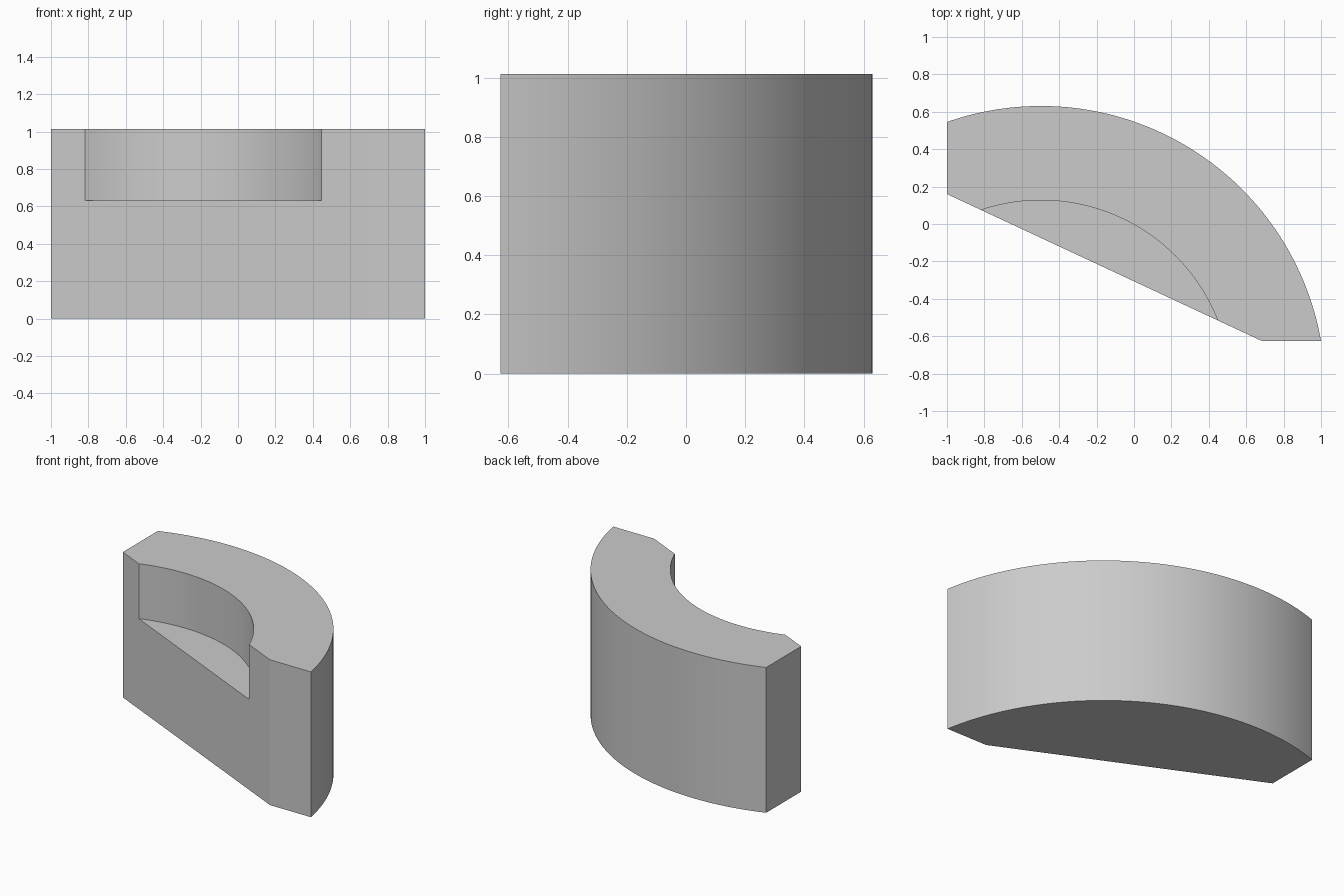
import bpy
import bmesh
from math import atan2, cos, sin, radians

CENTRE = (-0.497, -0.889)
OUTER_R, INNER_R = 1.52, 1.016
HEIGHT, FLOOR = 1.013, 0.63

if "Cube" in bpy.data.objects:
    bpy.data.objects.remove(bpy.data.objects["Cube"], do_unlink=True)


def arc(radius, start, end, steps):
    """Points on an arc about the shared centre."""
    cx, cy = CENTRE
    angles = [start + (end - start) * i / steps for i in range(steps + 1)]
    return [(cx + radius * cos(a), cy + radius * sin(a)) for a in angles]


def prism(name, outline, bottom, top):
    """Extrude a flat counter-clockwise outline between two heights."""
    bm = bmesh.new()
    face = bm.faces.new([bm.verts.new((x, y, bottom)) for x, y in outline])
    moved = bmesh.ops.extrude_face_region(bm, geom=[face], use_keep_orig=True)["geom"]
    for vert in moved:
        if isinstance(vert, bmesh.types.BMVert):
            vert.co.z = top
    bmesh.ops.recalc_face_normals(bm, faces=bm.faces)
    mesh = bpy.data.meshes.new(name)
    bm.to_mesh(mesh)
    bm.free()
    obj = bpy.data.objects.new(name, mesh)
    bpy.context.collection.objects.link(obj)
    return obj


def angle_to(x, y):
    return atan2(y - CENTRE[1], x - CENTRE[0])


# Curved block: outer arc closed by a short end, a slanted front and a foot
outline = arc(OUTER_R, angle_to(1, -0.626), angle_to(-1, 0.545), 48)
outline += [(-1, 0.16), (0.685, -0.626)]
block = prism("curved_block", outline, 0, HEIGHT)

# Concentric pocket cut down from the top
pocket = prism("pocket_cutter", arc(INNER_R, 0, radians(360), 128)[:-1], FLOOR, HEIGHT + 0.2)
pocket.hide_render = True

cut = block.modifiers.new("pocket", 'BOOLEAN')
cut.operation = 'DIFFERENCE'
cut.solver = 'EXACT'
cut.object = pocket

grey = bpy.data.materials.new("plain_grey")
grey.use_nodes = True
colour = (0.6, 0.6, 0.6, 1)
grey.diffuse_color = colour
grey.node_tree.nodes["Principled BSDF"].inputs["Base Color"].default_value = colour
block.data.materials.append(grey)

# Apply the cut, then smooth the curved walls while keeping the rims sharp
bpy.ops.object.select_all(action='DESELECT')
block.select_set(True)
bpy.context.view_layer.objects.active = block
bpy.ops.object.modifier_apply(modifier=cut.name)
bpy.data.objects.remove(pocket, do_unlink=True)
bpy.ops.object.shade_smooth_by_angle(angle=radians(20))
